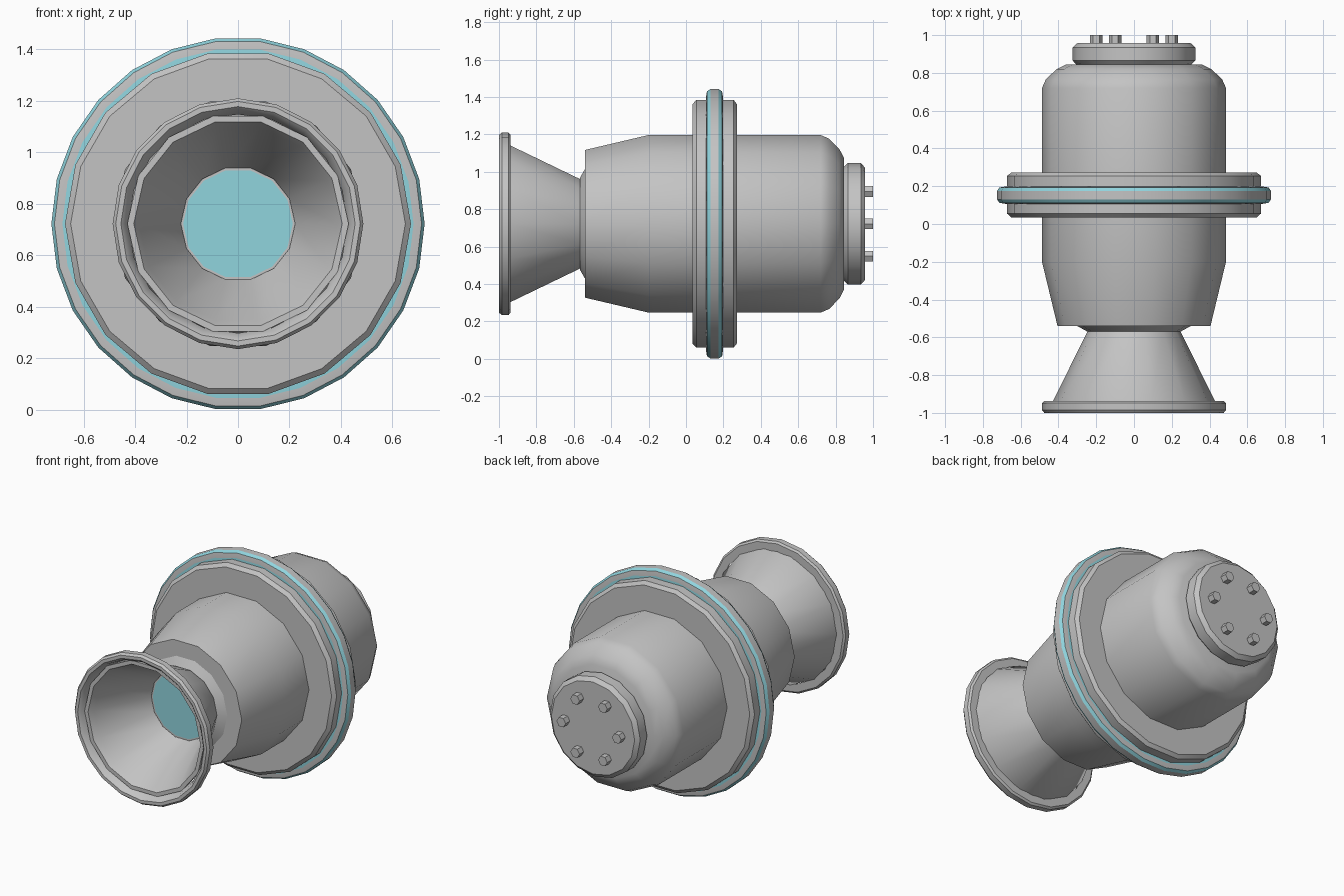
import bpy, bmesh
from math import sin, cos, pi, radians

cube = bpy.data.objects.get("Cube")
if cube:
    bpy.data.objects.remove(cube, do_unlink=True)

AXIS_Z = 0.722


def material(name, rgb):
    m = bpy.data.materials.new(name)
    m.use_nodes = True
    colour = (*rgb, 1)
    m.diffuse_color = colour
    m.node_tree.nodes["Principled BSDF"].inputs["Base Color"].default_value = colour
    return m


grey = material("metal grey", (0.55, 0.55, 0.55))
teal = material("glow teal", (0.28, 0.66, 0.73))


def lathe(name, profile, sides, mats=(grey,), hollow=False, accent=(), centre=(0, 0)):
    """Spin (radius, y) points about the y axis; hollow closes the profile loop."""
    bm = bmesh.new()
    rings = []
    for r, y in profile:
        angles = [2 * pi * i / sides for i in range(sides)]
        rings.append([bm.verts.new((centre[0] + r * cos(a), y, AXIS_Z + centre[1] + r * sin(a)))
                      for a in angles])
    count = len(rings)
    for k in range(count if hollow else count - 1):
        a, b = rings[k], rings[(k + 1) % count]
        for i in range(sides):
            j = (i + 1) % sides
            face = bm.faces.new((a[i], a[j], b[j], b[i]))
            face.material_index = int(k in accent)
    if not hollow:
        bm.faces.new(rings[0])
        bm.faces.new(rings[-1])
    bmesh.ops.recalc_face_normals(bm, faces=bm.faces)
    mesh = bpy.data.meshes.new(name)
    bm.to_mesh(mesh)
    bm.free()
    for m in mats:
        mesh.materials.append(m)
    obj = bpy.data.objects.new(name, mesh)
    bpy.context.collection.objects.link(obj)
    bpy.ops.object.select_all(action="DESELECT")
    obj.select_set(True)
    bpy.context.view_layer.objects.active = obj
    bpy.ops.object.shade_smooth_by_angle(angle=radians(29))
    return obj


# Main barrel, tapered at the front and rounded at the back
lathe("body", [(0.405, -0.54), (0.487, -0.2), (0.487, 0.72),
               (0.467, 0.765), (0.41, 0.82), (0.36, 0.845)], 14)

# Wide collar around the barrel
lathe("collar", [(0.65, 0.035), (0.672, 0.055), (0.672, 0.255), (0.65, 0.272)], 18)

# Thin outer ring with glowing bevels
lathe("outer_ring", [(0.63, 0.107), (0.682, 0.107), (0.713, 0.112), (0.725, 0.13),
                     (0.725, 0.175), (0.713, 0.193), (0.682, 0.198), (0.63, 0.198)],
      26, mats=(grey, teal), accent=(0, 2, 4, 6))

# Nozzle: neck, glowing disc, flared cone and rim
lathe("nozzle_neck", [(0.31, -0.535), (0.25, -0.568)], 14)
lathe("nozzle_glow", [(0.213, -0.567), (0.213, -0.573)], 14, mats=(teal,))
lathe("nozzle_cone", [(0.245, -0.566), (0.43, -0.94), (0.43, -0.965),
                      (0.405, -0.965), (0.385, -0.93), (0.222, -0.575)], 14, hollow=True)
lathe("nozzle_rim", [(0.475, -0.938), (0.487, -0.948), (0.487, -0.985), (0.475, -1.0),
                     (0.455, -1.0), (0.44, -0.985), (0.425, -0.938)], 20, hollow=True)

# Rear cap with a ring of six bolts
lathe("rear_cap", [(0.3, 0.84), (0.325, 0.865), (0.325, 0.935), (0.3, 0.957)], 16)
for n in range(6):
    a = n * pi / 3
    lathe(f"bolt_{n + 1}", [(0.033, 0.95), (0.033, 1.0)], 6,
          centre=(0.2 * cos(a), 0.2 * sin(a)))
